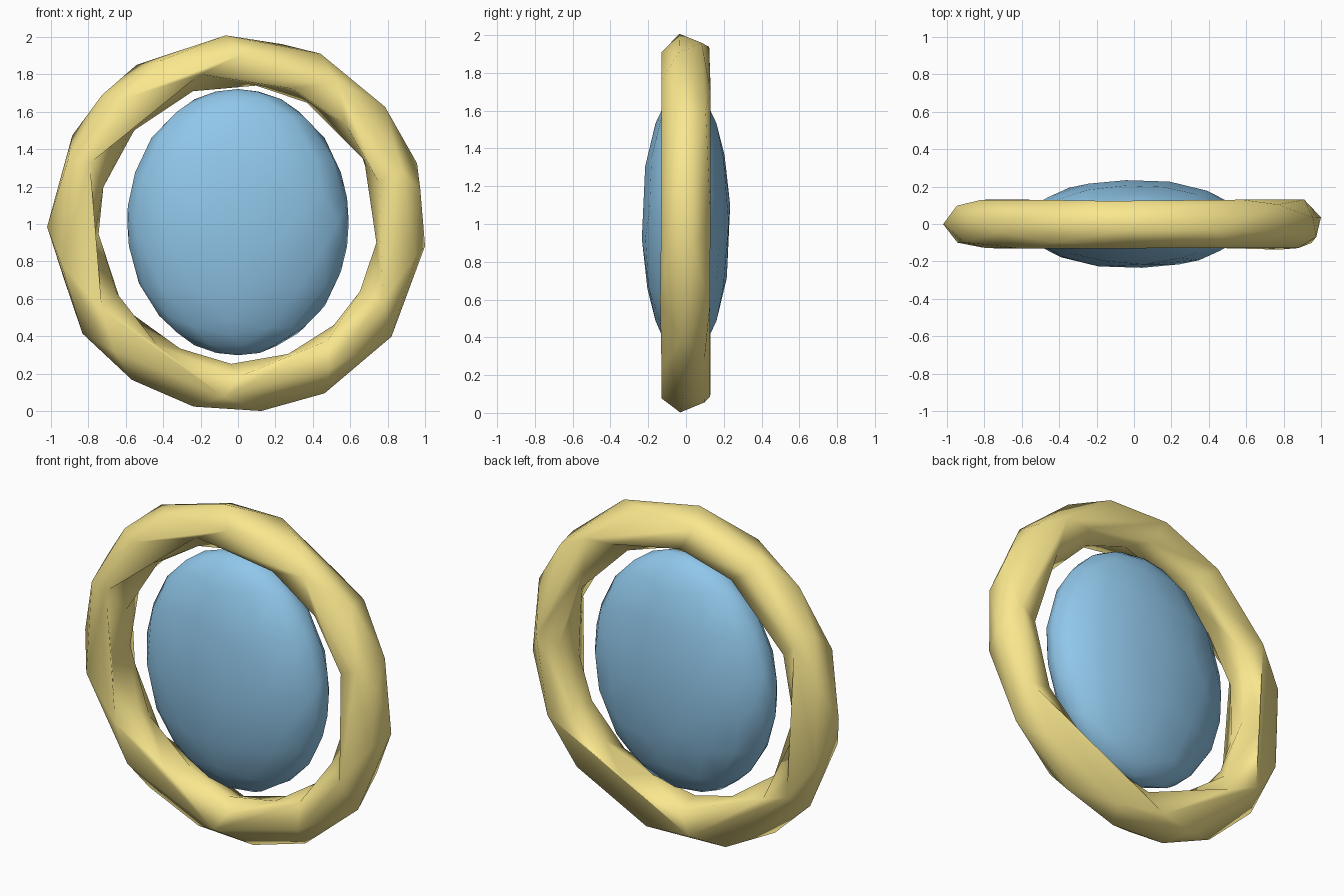
import bpy
from math import pi

if "Cube" in bpy.data.objects:
    bpy.data.objects.remove(bpy.data.objects["Cube"])


def finish(name, colour, ratio):
    """Name the active object, bake its transform, facet it and colour it."""
    ob = bpy.context.object
    ob.name = name
    bpy.ops.object.transform_apply(location=False, rotation=True, scale=True)
    mod = ob.modifiers.new("Facets", 'DECIMATE')
    mod.ratio = ratio
    bpy.ops.object.modifier_apply(modifier=mod.name)
    bpy.ops.object.shade_smooth()
    mat = bpy.data.materials.new(name + "_colour")
    mat.diffuse_color = (*colour, 1)
    mat.use_nodes = True
    mat.node_tree.nodes["Principled BSDF"].inputs["Base Color"].default_value = mat.diffuse_color
    ob.data.materials.append(mat)
    return ob


# Upright outer ring, reduced to coarse irregular facets
bpy.ops.mesh.primitive_torus_add(major_radius=0.87, minor_radius=0.13,
                                 major_segments=48, minor_segments=12,
                                 location=(0, 0, 1), rotation=(pi / 2, 0, 0))
finish("outer_ring", (0.95, 0.80, 0.27), 0.14)

# Flattened oval body floating inside the ring
bpy.ops.mesh.primitive_uv_sphere_add(segments=32, ring_count=16, radius=1,
                                     location=(0, 0, 1.01))
bpy.context.object.scale = (0.592, 0.234, 0.71)
finish("oval_core", (0.28, 0.57, 0.82), 0.25)
